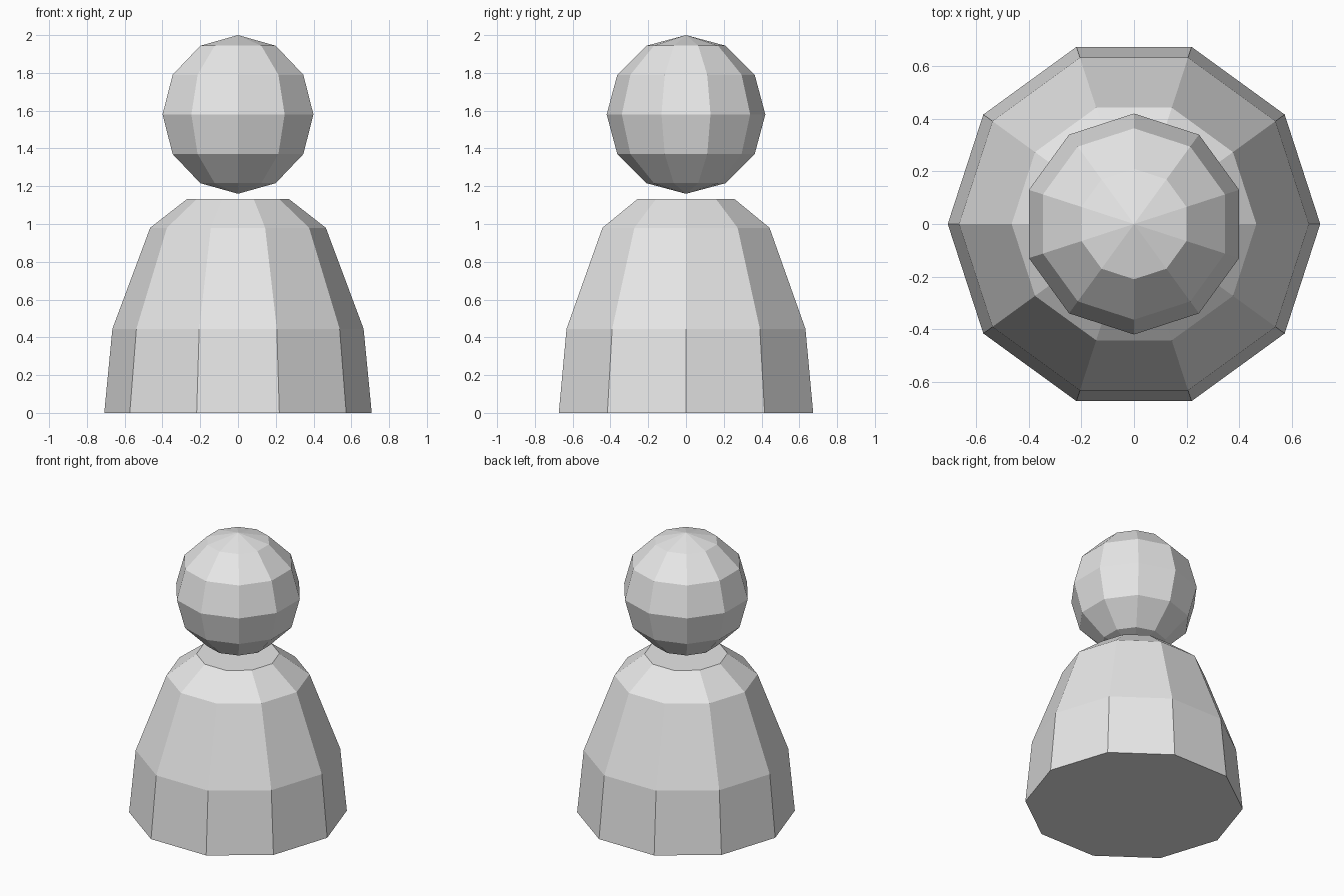
import bpy, bmesh, math

if "Cube" in bpy.data.objects:
    bpy.data.objects.remove(bpy.data.objects["Cube"])

SIDES = 10

grey = bpy.data.materials.new("light_grey")
grey.diffuse_color = (0.8, 0.8, 0.8, 1)
grey.use_nodes = True
grey.node_tree.nodes["Principled BSDF"].inputs["Base Color"].default_value = grey.diffuse_color


def finish(name, bm):
    """Turn a bmesh into a flat-shaded grey object."""
    bmesh.ops.recalc_face_normals(bm, faces=bm.faces)
    mesh = bpy.data.meshes.new(name)
    bm.to_mesh(mesh)
    bm.free()
    mesh.materials.append(grey)
    obj = bpy.data.objects.new(name, mesh)
    bpy.context.collection.objects.link(obj)
    return obj


# Body: tapered ten-sided form, closed at both ends
profile = [(0.708, 0.0), (0.665, 0.445), (0.465, 0.98), (0.27, 1.132)]
bm = bmesh.new()
rings = []
for radius, z in profile:
    angles = [2 * math.pi * i / SIDES for i in range(SIDES)]
    rings.append([bm.verts.new((radius * math.cos(a), radius * math.sin(a), z))
                  for a in angles])
for low, high in zip(rings, rings[1:]):
    for i in range(SIDES):
        j = (i + 1) % SIDES
        bm.faces.new((low[i], low[j], high[j], high[i]))
bm.faces.new(rings[0][::-1])
bm.faces.new(rings[-1])
finish("body", bm)

# Head: low-poly ball floating just above the body
bm = bmesh.new()
bmesh.ops.create_uvsphere(bm, u_segments=SIDES, v_segments=6, radius=0.42)
head = finish("head", bm)
head.location.z = 1.58
